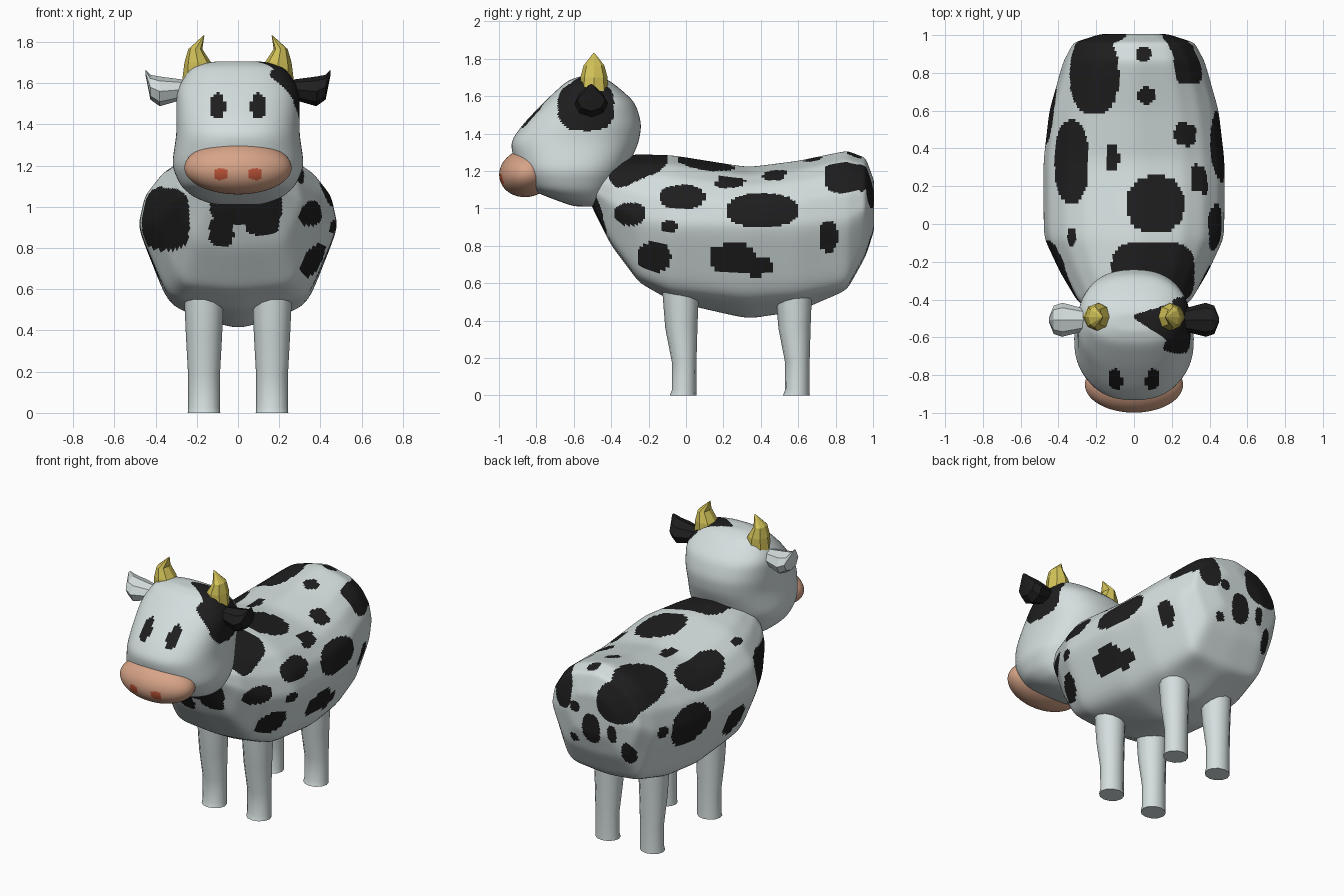
import bpy, bmesh, math
from mathutils import Vector, Matrix

if "Cube" in bpy.data.objects:
    bpy.data.objects.remove(bpy.data.objects["Cube"])


def material(name, *rgb):
    m = bpy.data.materials.new(name)
    m.diffuse_color = (*rgb, 1)
    m.use_nodes = True
    m.node_tree.nodes["Principled BSDF"].inputs["Base Color"].default_value = m.diffuse_color
    return m


WHITE = material("hide white", 0.66, 0.73, 0.73)
BLACK = material("patch black", 0.013, 0.013, 0.014)
TAN = material("muzzle tan", 0.68, 0.37, 0.245)
RED = material("nostril red", 0.52, 0.09, 0.04)
YELLOW = material("horn yellow", 0.66, 0.55, 0.1)


def paint(bm, axes, sign, spots, p=2.4):
    """Second material on faces inside ovals (u, v, radius u[, radius v]) seen along one axis."""
    i, j = axes
    for f in bm.faces:
        if sign * f.normal[3 - i - j] > 0.27:
            c = f.calc_center_median()
            for u, v, r, *r2 in spots:
                if abs((c[i] - u) / r) ** p + abs((c[j] - v) / (r2[0] if r2 else r)) ** p < 1:
                    f.material_index = 1
                    break


def finish(bm, name, mats, angle=40):
    me = bpy.data.meshes.new(name)
    bm.to_mesh(me)
    bm.free()
    for m in mats:
        me.materials.append(m)
    if angle:
        me.shade_smooth()
        me.set_sharp_from_angle(angle=math.radians(angle))
    bpy.context.collection.objects.link(bpy.data.objects.new(name, me))


def loft(rings, ku=1, kv=1, smooth=0):
    """Skin a closed loft, each span cut into ku x kv, ends closed to a point."""
    n = len(rings[0])
    ends = [[sum(r, Vector()) / n] * n for r in (rings[0], rings[-1])]
    rings = [ends[0]] + rings + [ends[1]]
    fine = [[r[i].lerp(r[(i + 1) % n], k / ku) for i in range(n) for k in range(ku)] for r in rings]
    rows = [[p.lerp(q, k / kv) for p, q in zip(a, b)] for a, b in zip(fine, fine[1:]) for k in range(kv)]
    rows.append(fine[-1])
    bm = bmesh.new()
    vs = [[bm.verts.new(p) for p in r] for r in rows]
    for a, b in zip(vs, vs[1:]):
        for i in range(n * ku):
            bm.faces.new((a[i - 1], a[i], b[i], b[i - 1]))
    bmesh.ops.remove_doubles(bm, verts=bm.verts, dist=1e-5)
    for _ in range(smooth):
        bmesh.ops.smooth_vert(bm, verts=bm.verts, factor=0.5, use_axis_x=True, use_axis_y=True, use_axis_z=True)
    bmesh.ops.recalc_face_normals(bm, faces=bm.faces)
    bm.normal_update()
    return bm


def oval(c, a, b, n, p=2.0):
    """Superellipse ring around c with half-axis vectors a and b."""
    def power(t):
        return math.copysign(abs(t) ** (2 / p), t)
    angles = [2 * math.pi * i / n for i in range(n)]
    return [Vector(c) + Vector(a) * power(math.cos(t)) + Vector(b) * power(math.sin(t)) for t in angles]


# Body: each section given by y, top, crease height and half width
def body_ring(y, top, crease, w):
    mid = max(0.9, (top + crease) / 2 - 0.03)
    h = top - mid
    belly = crease - 0.02 - 0.1 * max(0, 1 - ((y - 0.33) / 0.5) ** 2)
    half = [(w * math.sin(t), mid + h * math.cos(t) ** 0.9) for t in (0.55, 0.86, 1.2)]
    half += [(w, mid), (0.69 * w, crease)]
    pts = [(0, top)] + half + [(0, belly)] + [(-x, z) for x, z in reversed(half)]
    return [Vector((x, y, z)) for x, z in pts]


sections = [(-0.51, 1.22, 1.04, 0.19), (-0.4, 1.28, 0.82, 0.31), (-0.25, 1.295, 0.62, 0.4),
            (-0.07, 1.29, 0.55, 0.485), (0.33, 1.225, 0.515, 0.487), (0.6, 1.26, 0.53, 0.455),
            (0.86, 1.315, 0.58, 0.38), (0.96, 1.275, 0.76, 0.325), (1.006, 1.15, 0.9, 0.18)]
body = loft([body_ring(*s) for s in sections], 14, 18, 20)

# Hide patches on the right, left, top, chest and rump
paint(body, (1, 2), 1, [(-0.02, 1.06, 0.12, 0.065), (-0.3, 0.97, 0.085, 0.06), (-0.09, 0.9, 0.045, 0.035),
                        (-0.17, 0.74, 0.09, 0.08), (0.23, 1.13, 0.075, 0.02), (0.47, 1.17, 0.06, 0.02),
                        (0.41, 0.99, 0.19, 0.09), (0.25, 0.73, 0.13, 0.08), (0.36, 0.69, 0.11, 0.05),
                        (0.76, 0.85, 0.05, 0.085), (0.84, 1.16, 0.1, 0.08)])
paint(body, (1, 2), -1, [(0.57, 0.9, 0.16, 0.13), (0.1, 0.75, 0.1), (0.8, 0.92, 0.04), (-0.2, 0.96, 0.1, 0.14)])
paint(body, (0, 1), 1, [(-0.21, 0.79, 0.13, 0.21), (0.05, 0.9, 0.04), (0.065, 0.68, 0.045), (0.265, 0.87, 0.055, 0.13),
                        (-0.33, 0.33, 0.09, 0.22), (-0.115, 0.35, 0.035, 0.075), (0.255, 0.48, 0.04, 0.065),
                        (0.115, 0.105, 0.15), (0.33, 0.24, 0.03, 0.075), (-0.33, -0.07, 0.022, 0.05)])
paint(body, (0, 1), 1, [(0.1, -0.26, 0.22, 0.165)], 3.5)
paint(body, (0, 2), -1, [(-0.35, 0.94, 0.115, 0.15), (0.04, 1.01, 0.175, 0.1), (-0.08, 0.88, 0.06, 0.07),
                         (0.12, 0.92, 0.08, 0.06)], 3.2)
paint(body, (0, 2), 1, [(0, 0.92, 0.065, 0.1), (-0.15, 0.92, 0.03, 0.06), (0.12, 1.04, 0.035), (0.14, 0.82, 0.03),
                        (-0.24, 0.8, 0.04, 0.075), (0.22, 1.12, 0.07, 0.12), (-0.18, 1.13, 0.14, 0.13)])
finish(body, "body", [WHITE, BLACK])

# Head: z, front y, back y, half width
levels = [(1.01, -0.6, -0.43, 0.12), (1.045, -0.7, -0.41, 0.215), (1.1, -0.84, -0.38, 0.28),
          (1.2, -0.905, -0.32, 0.325), (1.35, -0.945, -0.25, 0.3), (1.45, -0.875, -0.235, 0.302),
          (1.57, -0.76, -0.27, 0.3), (1.68, -0.64, -0.4, 0.23), (1.706, -0.57, -0.47, 0.12)]
head = loft([oval((0, (f + b) / 2, z), (w, 0, 0), (0, (b - f) / 2, 0), 64, 2.4) for z, f, b, w in levels], 2, 10, 25)

# Eyes, then the patch around the right ear with its tongue over the brow
paint(head, (0, 2), -1, [(-0.1, 1.49, 0.036, 0.063), (0.1, 1.49, 0.036, 0.063)])
paint(head, (1, 2), 1, [(-0.535, 1.545, 0.15, 0.13)], 3)
for f in head.faces:
    x, y, z = f.calc_center_median()
    if x > 0 and z > 1.5 and -0.5 - 0.65 * x < y < -0.48 + 0.3 * x and y > -0.69:
        f.material_index = 1
finish(head, "head", [WHITE, BLACK])

# Muzzle: tilted ellipsoid with painted nostrils
muzzle = bmesh.new()
place = Matrix.Translation((0, -0.85, 1.19)) @ Matrix.Rotation(math.radians(15), 4, "X")
bmesh.ops.create_uvsphere(muzzle, u_segments=96, v_segments=72, radius=1,
                          matrix=place @ Matrix.Diagonal((0.26, 0.15, 0.128, 1)))
muzzle.normal_update()
paint(muzzle, (0, 2), -1, [(-0.083, 1.157, 0.033, 0.028), (0.083, 1.157, 0.033, 0.028)])
finish(muzzle, "muzzle", [TAN, RED])

for s, side in ((1, "right"), (-1, "left")):
    # Horn: x, z, half widths
    horn = [(0.185, 1.62, 0.085, 0.075), (0.195, 1.7, 0.065, 0.073),
            (0.207, 1.765, 0.034, 0.055), (0.165, 1.832, 0.002, 0.002)]
    finish(loft([oval((s * x, -0.492, z), (rx, 0, 0), (0, ry, 0), 8) for x, z, rx, ry in horn]),
           side + "_horn", [YELLOW], 0)

    # Ear: x, z, half height
    ear = [(0.25, 1.57, 0.045), (0.38, 1.56, 0.072), (0.425, 1.58, 0.06), (0.45, 1.655, 0.01)]
    finish(loft([oval((s * x, -0.507, z), (0, 1.25 * r, 0), (0, 0, r), 8) for x, z, r in ear]),
           side + "_ear", [BLACK if s > 0 else WHITE], 0)

    # Legs: z, y offset, half depth, half width
    leg = [(0, -0.015, 0.072, 0.079), (0.03, -0.01, 0.065, 0.077), (0.18, -0.01, 0.066, 0.077),
           (0.36, -0.025, 0.086, 0.087), (0.6, -0.03, 0.1, 0.098)]
    for y0, part in ((0, "front"), (0.605, "rear")):
        finish(loft([oval((s * 0.165, y0 + y, z), (rx, 0, 0), (0, ry, 0), 12) for z, y, ry, rx in leg]),
               f"{side}_{part}_leg", [WHITE])
